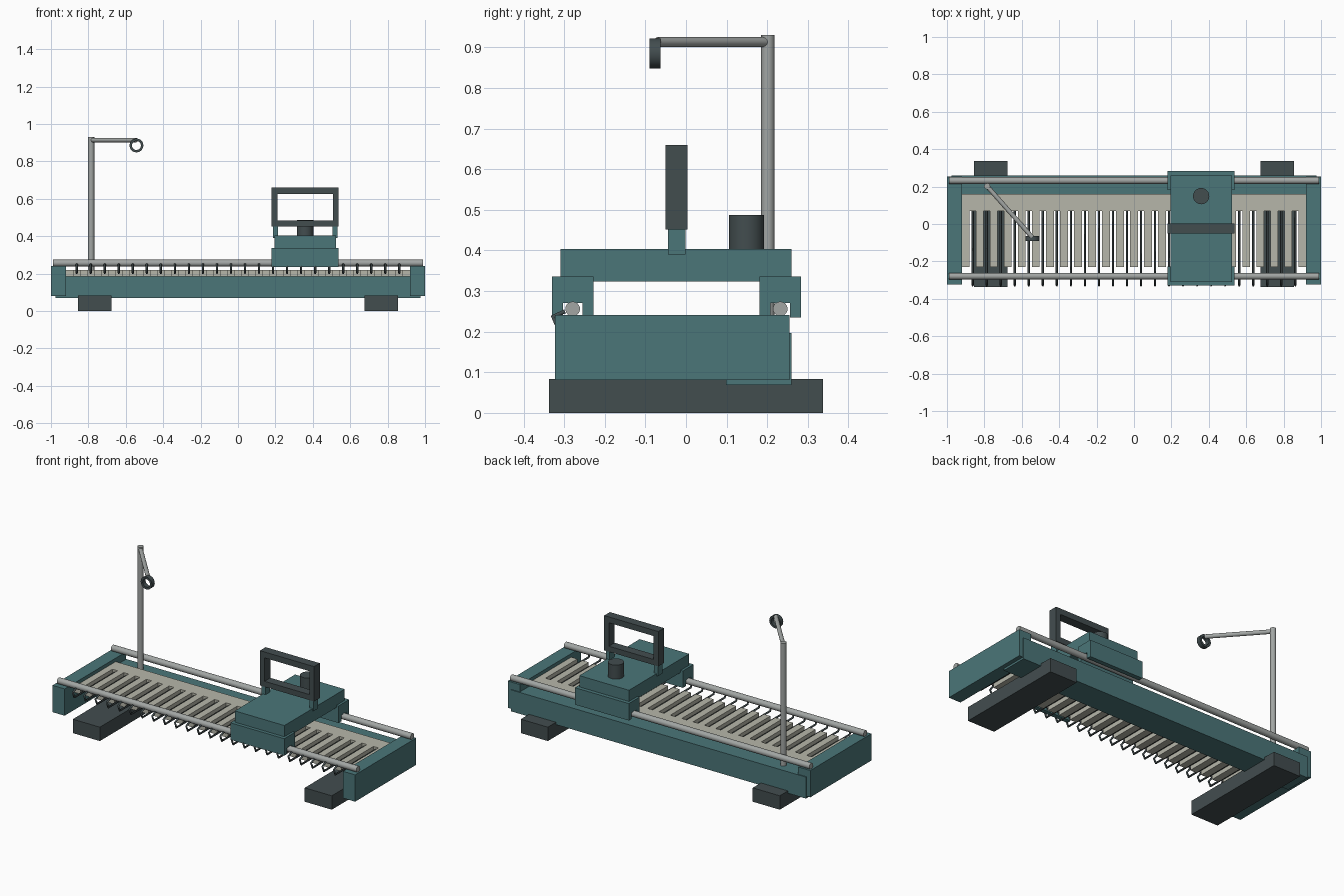
import bpy, bmesh
from mathutils import Vector

if "Cube" in bpy.data.objects:
    bpy.data.objects.remove(bpy.data.objects["Cube"])


def material(name, rgb):
    m = bpy.data.materials.new(name)
    m.diffuse_color = (*rgb, 1)
    m.use_nodes = True
    m.node_tree.nodes["Principled BSDF"].inputs["Base Color"].default_value = m.diffuse_color
    return m


TEAL = material("teal_paint", (0.07, 0.18, 0.19))
DARK = material("dark_plastic", (0.055, 0.074, 0.078))
BEIGE = material("beige_plate", (0.47, 0.47, 0.40))
STEEL = material("steel", (0.36, 0.38, 0.37))


def finish(name, bm, mat):
    bmesh.ops.recalc_face_normals(bm, faces=bm.faces)
    me = bpy.data.meshes.new(name)
    bm.to_mesh(me)
    bm.free()
    me.materials.append(mat)
    ob = bpy.data.objects.new(name, me)
    bpy.context.collection.objects.link(ob)
    return ob


def box(name, x, y, z, mat):
    bm = bmesh.new()
    bmesh.ops.create_cube(bm, size=1)
    for v in bm.verts:
        v.co = [a[0] + (c + 0.5) * (a[1] - a[0]) for a, c in zip((x, y, z), v.co)]
    return finish(name, bm, mat)


def prism(name, outline, depth, place, mat):
    """Extrude a 2D outline by the vector depth; place maps 2D to 3D."""
    bm = bmesh.new()
    f = bm.faces.new([bm.verts.new(place(*p)) for p in outline])
    new = bmesh.ops.extrude_face_region(bm, geom=[f])["geom"]
    bmesh.ops.translate(bm, vec=depth, verts=[g for g in new if isinstance(g, bmesh.types.BMVert)])
    return finish(name, bm, mat)


def rod(name, a, b, r, mat, sides=24):
    a, b = Vector(a), Vector(b)
    bm = bmesh.new()
    bmesh.ops.create_cone(bm, cap_ends=True, segments=sides, radius1=r, radius2=r, depth=(b - a).length)
    bm.transform((b - a).to_track_quat('Z', 'Y').to_matrix().to_4x4())
    bmesh.ops.translate(bm, vec=(a + b) / 2, verts=bm.verts)
    for f in bm.faces:
        f.smooth = len(f.verts) == 4
    for e in bm.edges:
        e.smooth = all(len(f.verts) == 4 for f in e.link_faces)
    return finish(name, bm, mat)


# Feet and end caps
for side, s in (("left", -1), ("right", 1)):
    box(side + "_foot", sorted((s * 0.677, s * 0.856)), (-0.337, 0.337), (0, 0.083), DARK)
    box(side + "_end_cap", sorted((s * 0.92, s * 1.0)), (-0.3225, 0.2545), (0.081, 0.241), TEAL)

# Rear beam
box("rear_beam", (-0.975, 0.975), (0.098, 0.26), (0.069, 0.197), TEAL)

# Comb-shaped needle bed: solid back strip with a slot for every needle
PITCH, COUNT, GAP = 0.075, 24, 0.0165
needle_x = [(i - (COUNT - 1) / 2) * PITCH for i in range(COUNT)]
comb = [(0.922, 0.16), (-0.922, 0.16), (-0.922, -0.23)]
for x in needle_x:
    comb += [(x - GAP, -0.23), (x - GAP, 0.07), (x + GAP, 0.07), (x + GAP, -0.23)]
comb.append((0.922, -0.23))
prism("needle_bed", comb, (0, 0, 0.035), lambda x, y: (x, y, 0.185), BEIGE)

# Hooked needles
curve = bpy.data.curves.new("needles", 'CURVE')
curve.dimensions = '3D'
curve.bevel_depth = 0.006
curve.bevel_resolution = 1
curve.use_fill_caps = True
path = [(0.07, 0.203), (-0.313, 0.203), (-0.328, 0.237), (-0.298, 0.25)]
for x in needle_x:
    sp = curve.splines.new('POLY')
    sp.points.add(len(path) - 1)
    for p, (y, z) in zip(sp.points, path):
        p.co = (x, y, z, 1)
curve.materials.append(DARK)
bpy.context.collection.objects.link(bpy.data.objects.new("needles", curve))

# Guide rails
rod("front_rail", (-0.99, -0.279, 0.256), (0.99, -0.279, 0.256), 0.018, STEEL)
rod("rear_rail", (-0.99, 0.232, 0.256), (0.99, 0.232, 0.256), 0.018, STEEL)

# Carriage: body plus two channel-shaped runners over the rails
box("carriage_body", (0.195, 0.523), (-0.309, 0.26), (0.323, 0.403), TEAL)
for name, c in (("front_runner", -0.279), ("rear_runner", 0.232)):
    u = [(-0.051, 0.235), (-0.051, 0.336), (0.051, 0.336), (0.051, 0.235),
         (0.024, 0.235), (0.024, 0.271), (-0.024, 0.271), (-0.024, 0.235)]
    prism(name, u, (0.357, 0, 0), lambda y, z: (0.18, c + y, z), TEAL)

# Carriage handle and tension knob
for side, x in (("left", (0.187, 0.213)), ("right", (0.505, 0.531))):
    box(side + "_handle_post", x, (-0.044, -0.001), (0.39, 0.46), TEAL)
    outer = (0.18, 0.211) if side == "left" else (0.507, 0.538)
    box(side + "_handle_upright", outer, (-0.05, 0.004), (0.452, 0.66), DARK)
box("handle_grip", (0.211, 0.507), (-0.05, 0.004), (0.625, 0.66), DARK)
box("handle_base", (0.211, 0.507), (-0.05, 0.004), (0.452, 0.485), DARK)
rod("tension_knob", (0.359, 0.149, 0.40), (0.359, 0.149, 0.487), 0.0435, DARK, 32)

# Yarn mast, arm and eyelet ring
rod("yarn_mast", (-0.785, 0.2015, 0.19), (-0.785, 0.2015, 0.93), 0.0165, STEEL)
rod("yarn_arm", (-0.785, 0.2015, 0.913), (-0.545, -0.07, 0.913), 0.012, STEEL, 16)
ring = bmesh.new()
for r in (0.037, 0.024):
    bmesh.ops.create_circle(ring, segments=32, radius=r)
bmesh.ops.bridge_loops(ring, edges=ring.edges[:])
top = bmesh.ops.extrude_face_region(ring, geom=ring.faces[:])["geom"]
bmesh.ops.translate(ring, vec=(0, 0, 0.027), verts=[g for g in top if isinstance(g, bmesh.types.BMVert)])
for v in ring.verts:
    v.co = (-0.543 + v.co.x, -0.09 + v.co.z, 0.885 + v.co.y)
eyelet = finish("yarn_eyelet", ring, DARK)
bpy.context.view_layer.objects.active = eyelet
eyelet.select_set(True)
bpy.ops.object.shade_smooth_by_angle()
